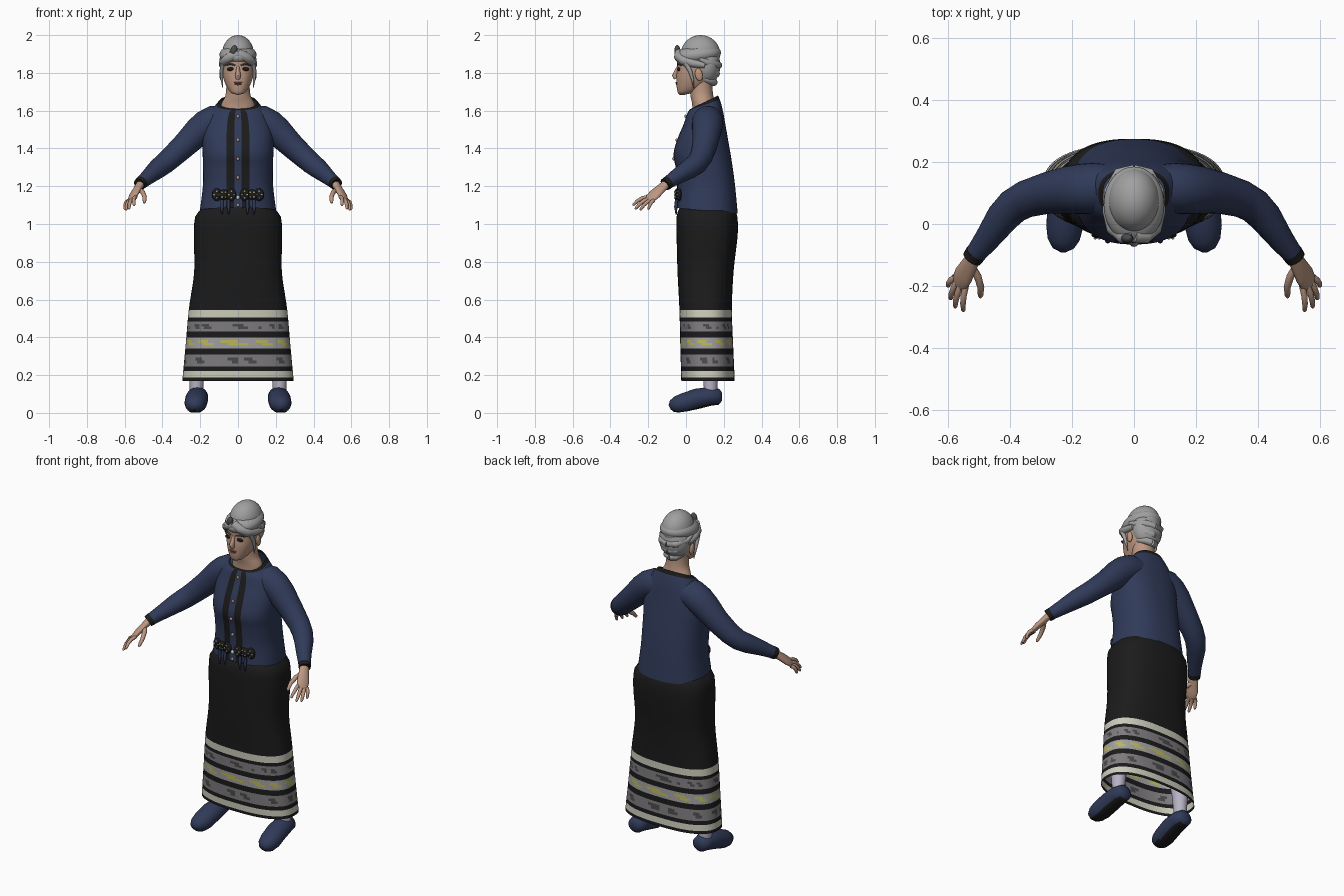
import bpy, bmesh, math
from mathutils import Vector, Matrix, Euler

cube = bpy.data.objects.get("Cube")
if cube:
    bpy.data.objects.remove(cube, do_unlink=True)


def material(name, r, g, b):
    m = bpy.data.materials.new(name)
    m.use_nodes = True
    m.diffuse_color = (r, g, b, 1)
    bsdf = m.node_tree.nodes["Principled BSDF"]
    bsdf.inputs["Base Color"].default_value = (r, g, b, 1)
    bsdf.inputs["Roughness"].default_value = 0.8
    return m


NAVY = material("navy_wool", .03, .043, .1)
BLACK = material("black_cloth", .011, .011, .011)
SKIN = material("skin", .5, .31, .22)
HAIR = material("silver_hair", .35, .35, .35)
CREAM = material("cream_band", .6, .6, .5)
WEAVE = material("grey_weave", .21, .2, .21)
YELLOW = material("yellow_thread", .5, .47, .1)
SOCK = material("lavender_sock", .48, .45, .56)
LIP = material("lip_brown", .25, .09, .07)
DARK = material("dark_grey", .07, .07, .07)
COLS = 96


def finish(name, verts, faces, mats, rule=None):
    me = bpy.data.meshes.new(name)
    me.from_pydata(verts, [], faces)
    for m in mats:
        me.materials.append(m)
    if rule:
        for i, p in enumerate(me.polygons):
            p.material_index = mats.index(rule(i, p))
    ob = bpy.data.objects.new(name, me)
    bpy.context.collection.objects.link(ob)
    bpy.ops.object.select_all(action='DESELECT')
    ob.select_set(True)
    bpy.context.view_layer.objects.active = ob
    bpy.ops.object.shade_smooth_by_angle(angle=math.radians(50))
    return ob


def sample(rings, z):
    """Smooth interpolation of ring values at height z."""
    i = max(0, min(len(rings) - 2, sum(r[0] <= z for r in rings) - 1))
    a, b = rings[i], rings[i + 1]
    p, q = rings[max(i - 1, 0)], rings[min(i + 2, len(rings) - 1)]
    h = b[0] - a[0]
    t = (z - a[0]) / h
    out = []
    for j in range(1, len(a)):
        ta = (b[j] - p[j]) / (b[0] - p[0]) * h
        tb = (q[j] - a[j]) / (q[0] - a[0]) * h
        out.append((2*t**3 - 3*t*t + 1) * a[j] + (t**3 - 2*t*t + t) * ta
                   + (3*t*t - 2*t**3) * b[j] + (t**3 - t*t) * tb)
    return out


def loft(name, rings, zs, mats, rule=None, power=2.4):
    """Stack of rounded rings: height, front y, back y, half width, tilt."""
    verts = []
    for z in zs:
        y0, y1, rx, tilt = sample(rings, z)
        for k in range(COLS):
            a = math.tau * k / COLS
            s, c = math.sin(a), math.cos(a)
            x = math.copysign(abs(s) ** (2 / power), s)
            y = -math.copysign(abs(c) ** (2 / power), c)
            verts.append((rx * x, (y0 + y1) / 2 + (y1 - y0) / 2 * y, z + tilt * y))
    faces = [(i*COLS + k, i*COLS + (k+1) % COLS, (i+1)*COLS + (k+1) % COLS, (i+1)*COLS + k)
             for i in range(len(zs) - 1) for k in range(COLS)]
    return finish(name, verts, faces, mats, rule)


def spread(rings, n):
    a, b = rings[0][0], rings[-1][0]
    return [a + (b - a) * i / n for i in range(n + 1)]


def tube(name, pts, mats, side=(0, 0, 1), sx=1, n=20, floor=None, rule=None):
    """Tube through x, y, z, radius (and width factor along side)."""
    P = [Vector((p[0] * sx, p[1], p[2])) for p in pts]
    side = Vector((side[0] * sx, side[1], side[2]))
    verts, faces = [], []
    for i, p in enumerate(P):
        t = (P[min(i + 1, len(P) - 1)] - P[max(i - 1, 0)]).normalized()
        u = (side - t * side.dot(t)).normalized()
        v = t.cross(u)
        r, w = pts[i][3], (pts[i][4] if len(pts[i]) > 4 else 1)
        for k in range(n):
            a = math.tau * k / n
            q = p + u * (r * w * math.cos(a)) + v * (r * math.sin(a))
            if floor:
                q.z = max(q.z, floor(q.y))
            verts.append(q)
    for i in range(len(P) - 1):
        faces += [(i*n + k, i*n + (k+1) % n, (i+1)*n + (k+1) % n, (i+1)*n + k) for k in range(n)]
    faces += [tuple(reversed(range(n))), tuple(range(len(verts) - n, len(verts)))]
    return finish(name, verts, faces, mats, rule)


def ball(name, loc, radii, mat, rot=(0, 0, 0), seg=24):
    bm = bmesh.new()
    mx = Matrix.Translation(loc) @ Euler(rot).to_matrix().to_4x4() @ Matrix.Diagonal((*radii, 1))
    bmesh.ops.create_uvsphere(bm, u_segments=seg, v_segments=seg // 2, radius=1, matrix=mx)
    verts = [v.co.copy() for v in bm.verts]
    faces = [[v.index for v in f.verts] for f in bm.faces]
    bm.free()
    return finish(name, verts, faces, [mat])


# Skirt with woven bands
skirt = [(.17, -.025, .258, .295, 0), (.35, -.03, .25, .278, 0), (.55, -.035, .243, .26, 0),
         (.75, -.045, .252, .232, 0), (.95, -.05, .274, .234, 0), (1.04, -.05, .272, .226, 0),
         (1.07, -.042, .262, .205, 0), (1.1, -.02, .24, .16, 0)]
bands = [(.187, BLACK), (.222, CREAM), (.245, BLACK), (.31, WEAVE), (.342, BLACK), (.40, YELLOW),
         (.43, BLACK), (.485, WEAVE), (.505, BLACK), (.545, CREAM), (1.1, BLACK)]
zs, kinds = [.17], []
for top, kind in bands:
    rows = 18 if top > 1 else 4 if kind in (WEAVE, YELLOW) else 1
    low = zs[-1]
    for i in range(rows):
        zs.append(low + (top - low) * (i + 1) / rows)
        kinds.append((kind, i))


def skirt_rule(i, p):
    (kind, sub), k = kinds[i // COLS], i % COLS
    if kind == WEAVE:
        blot = math.sin(k * .52 + sub) + math.sin(k * 1.3 + i // COLS)
        return DARK if sub in (1, 2) and blot > .5 else WEAVE
    if kind == YELLOW:
        return YELLOW if sub in (1, 2) and (k + 2 * sub) % 8 < 4 else HAIR
    return kind


loft("skirt", skirt, zs, [BLACK, CREAM, WEAVE, YELLOW, HAIR, DARK], skirt_rule, 2.5)

# Jacket body with dark front panels and collar
jacket = [(1.07, -.054, .274, .202, -.015), (1.2, -.047, .26, .186, 0), (1.3, -.055, .247, .185, 0),
          (1.37, -.066, .236, .187, 0), (1.45, -.045, .222, .188, 0), (1.53, -.012, .208, .175, 0),
          (1.59, .005, .195, .15, .01), (1.625, .015, .182, .12, .025), (1.645, .025, .17, .1, .035)]
jz = spread(jacket, 40)


def jacket_rule(i, p):
    k = i % COLS
    k = min(k, COLS - 1 - k)
    return BLACK if i // COLS >= 39 or 1 <= k <= 3 else NAVY


loft("jacket", jacket, jz, [NAVY, BLACK], jacket_rule)
for i, z in enumerate((1.57, 1.445, 1.345, 1.245, 1.1)):
    ball(f"button_{i + 1}", (0, sample(jacket, z)[0] - .002, z), (.009, .007, .009), SKIN, seg=12)

# Belt ornaments with beads and hanging tassels
for s, side in ((1, "left"), (-1, "right")):
    for i, x in enumerate((.035, .075, .112)):
        y = -.05 + .1 * x * x * 12
        ball(f"{side}_belt_bow_{i + 1}", (s * x, y, 1.155), (.026, .012, .034 - .006 * (i == 1)), BLACK, seg=16)
        for j in range(4):
            a = math.tau * (j + .5 * i) / 4
            ball(f"{side}_belt_bead_{i + 1}_{j + 1}",
                 (s * (x + .013 * math.cos(a)), y - .011, 1.155 + .017 * math.sin(a)),
                 (.0055, .004, .0055), (CREAM, YELLOW, WEAVE, CREAM)[j], seg=8)
    for i, x in enumerate((.05, .085)):
        tube(f"{side}_tassel_{i + 1}", [(x, -.05, 1.13, .008), (x, -.054, 1.09, .009),
                                        (x, -.052, 1.05, .003)], [NAVY], (1, 0, 0), s, 8)
ball("belt_clasp", (0, -.053, 1.14), (.01, .01, .012), CREAM, seg=12)

# Neck and head
neck = [(1.58, .035, .15, .095, 0), (1.64, .032, .152, .087, 0), (1.675, .024, .145, .068, 0),
        (1.72, .02, .14, .062, 0), (1.78, .02, .14, .062, 0)]
loft("neck", neck, spread(neck, 12), [SKIN], power=2)
head = [(1.684, -.033, -.005, .008, 0), (1.69, -.041, .02, .03, 0), (1.705, -.046, .06, .046, 0),
        (1.735, -.05, .11, .064, 0), (1.78, -.051, .15, .08, 0), (1.83, -.046, .165, .086, 0),
        (1.88, -.046, .165, .086, 0), (1.93, -.02, .15, .07, 0)]
loft("head", head, spread(head, 30), [SKIN], power=2.2)
tube("nose", [(0, -.04, 1.838, .006), (0, -.05, 1.81, .011), (0, -.059, 1.785, .015),
              (0, -.052, 1.77, .012)], [SKIN], (1, 0, 0), n=12)
ball("upper_lip", (0, -.049, 1.748), (.024, .007, .005), LIP, seg=16)
ball("lower_lip", (0, -.047, 1.739), (.019, .007, .005), LIP, seg=16)
for s, side in ((1, "left"), (-1, "right")):
    ball(side + "_eye", (s * .038, -.038, 1.82), (.021, .009, .010), BLACK, (0, s * .1, 0), 16)
    tube(side + "_brow", [(.015, -.045, 1.84, .004), (.04, -.041, 1.848, .005),
                          (.066, -.026, 1.84, .003)], [DARK], sx=s, n=8)
    ball(side + "_ear", (s * .088, .068, 1.79), (.010, .02, .034), SKIN, (.2, 0, 0), 16)
    tube(side + "_side_lock", [(.08, .0, 1.85, .014), (.087, .022, 1.81, .011), (.086, .035, 1.765, .007),
                               (.08, .04, 1.72, .002)], [HAIR], (0, 1, 0), s, 10)
    # Swept fringe and rolled coils at the nape
    tube(side + "_fringe", [(0, -.036, 1.905, .024), (.035, -.038, 1.888, .026), (.065, -.012, 1.865, .026),
                            (.08, .04, 1.85, .022), (.085, .1, 1.84, .015)], [HAIR], sx=s, n=16)
    for i in range(3):
        z, w = 1.755 + .045 * i, .05 + .015 * i
        tube(f"{side}_nape_coil_{i + 1}", [(0, .148 + .012 * i, z - .005, .02), (w * .6, .138 + .012 * i, z, .02),
                                           (w, .105, z + .012, .018), (w + .01, .07, z + .03, .008)],
             [HAIR], sx=s, n=14)

# Piled hair
ball("hair_crown", (0, .077, 1.9), (.084, .104, .1), HAIR, seg=40)
ball("hair_wrap", (0, .062, 1.895), (.098, .124, .056), HAIR, (.12, 0, 0), 40)
ball("hair_back", (0, .108, 1.84), (.09, .074, .105), HAIR, seg=32)
ball("dark_hair_twist", (-.022, -.046, 1.918), (.018, .016, .03), DARK, (0, .25, 0), 16)

# Arms, hands, legs and shoes
ARM = [(.06, .115, 1.55, .075), (.13, .115, 1.545, .082), (.17, .113, 1.523, .081), (.21, .11, 1.49, .077),
       (.28, .1, 1.42, .067), (.35, .08, 1.355, .06), (.39, .057, 1.32, .057), (.425, .02, 1.293, .053),
       (.475, -.05, 1.25, .041), (.518, -.105, 1.213, .032)]
CUFF = [(.509, -.093, 1.221, .035), (.522, -.111, 1.209, .033)]
PALM = [(.51, -.095, 1.22, .022, 1.1), (.53, -.13, 1.19, .019, 1.5), (.55, -.165, 1.158, .017, 2.1),
        (.562, -.19, 1.135, .013, 2.5), (.568, -.2, 1.126, .008, 2.5)]
FINGERS = {"index": ((.545, -.21, 1.142), (.55, -.282, 1.098)), "middle": ((.56, -.2, 1.132), (.577, -.27, 1.078)),
           "ring": ((.572, -.188, 1.125), (.592, -.243, 1.072)), "little": ((.583, -.175, 1.122), (.6, -.2, 1.076)),
           "thumb": ((.522, -.14, 1.182), (.496, -.237, 1.11))}


def sole(y):
    return .002 + .035 * max(0, min(1, (y + .03) / .2))


SHOE = [(.214, .19, .085, .022), (.214, .175, .085, .042), (.215, .13, .088, .05), (.218, .06, .075, .054),
        (.224, -.01, .052, .053), (.227, -.05, .042, .046), (.228, -.075, .036, .032), (.228, -.087, .03, .012)]
for s, side in ((1, "left"), (-1, "right")):
    tube(side + "_sleeve", ARM, [NAVY], sx=s, n=28)
    tube(side + "_cuff", CUFF, [BLACK], sx=s)
    tube(side + "_palm", PALM, [SKIN], (.65, .65, -.39), s)
    for label, (a, b) in FINGERS.items():
        a, b = Vector(a), Vector(b)
        r = .013 if label == "thumb" else .0105
        bend = Vector((-.012 if label == "thumb" else .004, 0, .01))
        pts = [(*(a.lerp(b, t) + bend * math.sin(math.pi * t)), r * f)
               for t, f in ((-.15, 1), (.3, 1), (.65, .9), (.93, .7), (1, .3))]
        tube(f"{side}_{label}_finger", pts, [SKIN], sx=s, n=10)
    tube(side + "_stocking", [(.218, .13, .07, .036), (.22, .13, .14, .036), (.218, .13, .25, .045),
                              (.16, .12, .6, .06)], [SOCK], (0, 1, 0), s)
    tube(side + "_shoe", [p + (1.12,) for p in SHOE], [NAVY, BLACK], (1, 0, 0), s, 28, sole,
         lambda i, p: BLACK if p.normal.z < -.75 else NAVY)
